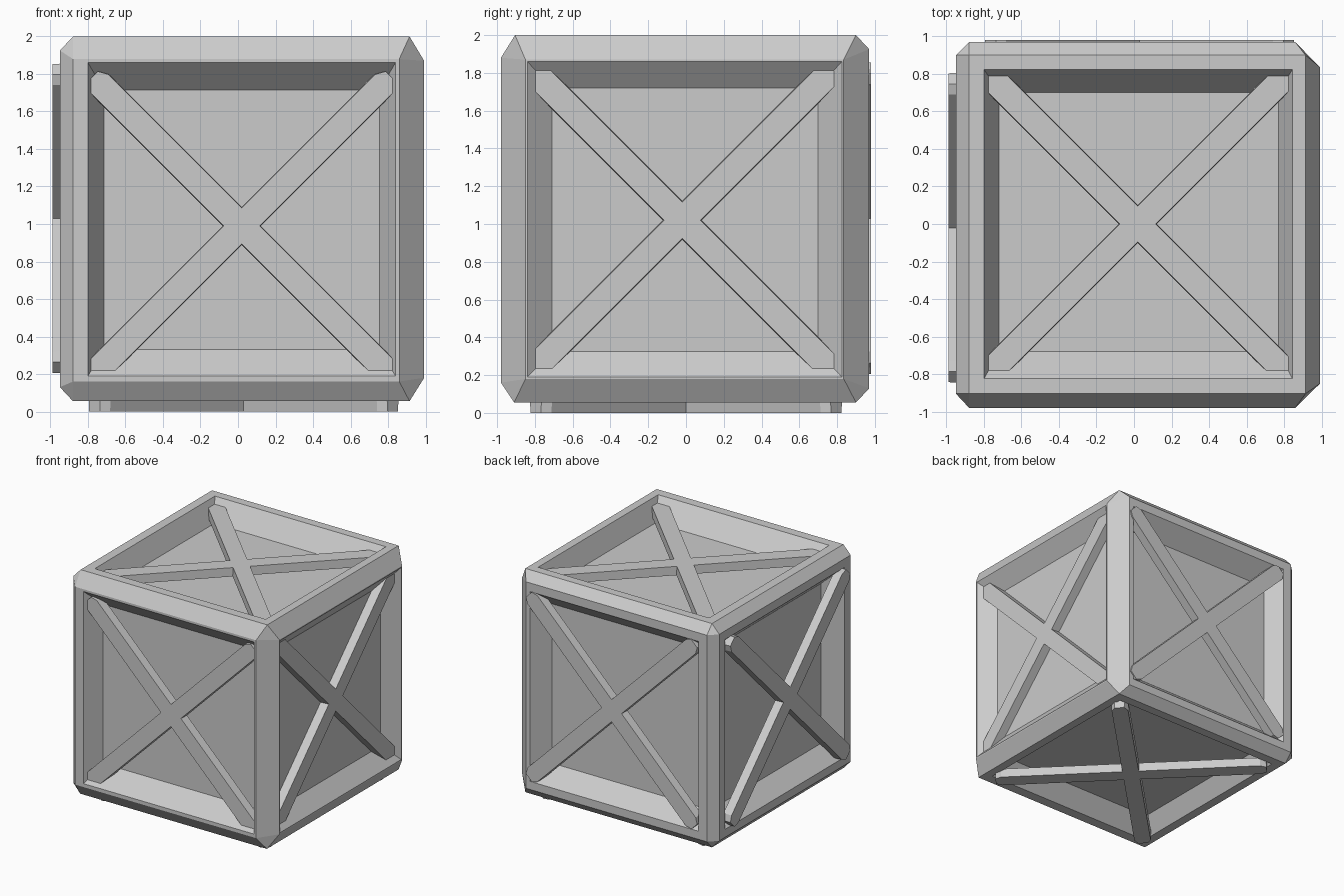
import bpy, bmesh
from mathutils import Vector

if "Cube" in bpy.data.objects:
    bpy.data.objects.remove(bpy.data.objects["Cube"])

# Per side: axis, outer depth, panel depth, bar depth, bar centre,
# then rectangles (u0, u1, v0, v1): outer rim, opening, panel
SIDES = {
    "right": (0, 0.993, 0.88, 0.955, (-0.02, 1.02), (-0.85, 0.835, 0.18, 1.87),
              (-0.84, 0.825, 0.19, 1.86), (-0.71, 0.70, 0.325, 1.72)),
    "left": (0, -0.95, -0.81, -0.99, (-0.02, 1.03), (-0.905, 0.90, 0.13, 1.925),
             (-0.82, 0.82, 0.20, 1.85), (-0.70, 0.70, 0.33, 1.72)),
    "front": (1, -0.98, -0.83, -0.95, (0.02, 0.99), (-0.88, 0.86, 0.16, 1.88),
              (-0.80, 0.84, 0.19, 1.86), (-0.715, 0.755, 0.33, 1.715)),
    "back": (1, 0.97, 0.82, 0.98, (0.03, 1.03), (-0.88, 0.86, 0.13, 1.925),
             (-0.80, 0.82, 0.20, 1.85), (-0.715, 0.715, 0.33, 1.715)),
    "top": (2, 2.0, 1.83, 1.95, (0.02, 0.0), (-0.88, 0.915, -0.905, 0.90),
            (-0.80, 0.845, -0.825, 0.825), (-0.72, 0.77, -0.68, 0.70)),
    "bottom": (2, 0.055, 0.20, 0.0, (0.03, 0.0), (-0.88, 0.915, -0.91, 0.90),
               (-0.80, 0.84, -0.82, 0.82), (-0.715, 0.76, -0.70, 0.70)),
}


def place(axis, u, v, d):
    p = [u, v]
    p.insert(axis, d)
    return Vector(p)


def ring(bm, axis, rect, d):
    u0, u1, v0, v1 = rect
    return [bm.verts.new(place(axis, u, v, d))
            for u, v in ((u0, v0), (u1, v0), (u1, v1), (u0, v1))]


def finish(bm, name):
    bmesh.ops.recalc_face_normals(bm, faces=bm.faces)
    me = bpy.data.meshes.new(name)
    bm.to_mesh(me)
    bm.free()
    ob = bpy.data.objects.new(name, me)
    bpy.context.collection.objects.link(ob)
    return ob


# Crate body: bevelled shell with a sloped recess and panel on every side
bm = bmesh.new()
rims = {n: ring(bm, s[0], s[5], s[1]) for n, s in SIDES.items()}
bmesh.ops.convex_hull(bm, input=list(bm.verts))
caps = [f for f in bm.faces
        if any(all(v in r for v in f.verts) for r in rims.values())]
bmesh.ops.delete(bm, geom=caps, context='FACES_ONLY')
for name, (axis, depth, panel, _, _, _, opening, inner) in SIDES.items():
    loops = [rims[name], ring(bm, axis, opening, depth), ring(bm, axis, inner, panel)]
    for a, b in zip(loops, loops[1:]):
        for i in range(4):
            j = (i + 1) % 4
            bm.faces.new((a[i], a[j], b[j], b[i]))
    bm.faces.new(loops[2])
bmesh.ops.dissolve_limit(bm, angle_limit=0.01, verts=bm.verts, edges=bm.edges)
finish(bm, "crate_frame")

# Crossed braces: two thin bars with clipped ends, held above each panel
W, L, THICK = 0.068, 1.125, 0.075
OUTLINE = [(L, -0.04), (L, 0.04), (L - 0.05, W), (0.05 - L, W),
           (-L, 0.04), (-L, -0.04), (0.05 - L, -W), (L - 0.05, -W)]
R = 0.5 ** 0.5
for name, (axis, _, panel, bar, (cu, cv), *_r) in SIDES.items():
    base = bar + (THICK if panel > bar else -THICK)
    for k, sign in (("rising", 1), ("falling", -1)):
        bm = bmesh.new()
        loops = []
        for d, grow in ((base, 1.06), (bar, 1.0)):
            loops.append([bm.verts.new(place(axis, cu + (a - b * grow) * R,
                                             cv + sign * (a + b * grow) * R, d))
                          for a, b in OUTLINE])
        lo, hi = loops
        n = len(OUTLINE)
        for i in range(n):
            bm.faces.new((lo[i], lo[(i + 1) % n], hi[(i + 1) % n], hi[i]))
        bm.faces.new(lo)
        bm.faces.new(hi)
        finish(bm, f"{name}_brace_{k}")
